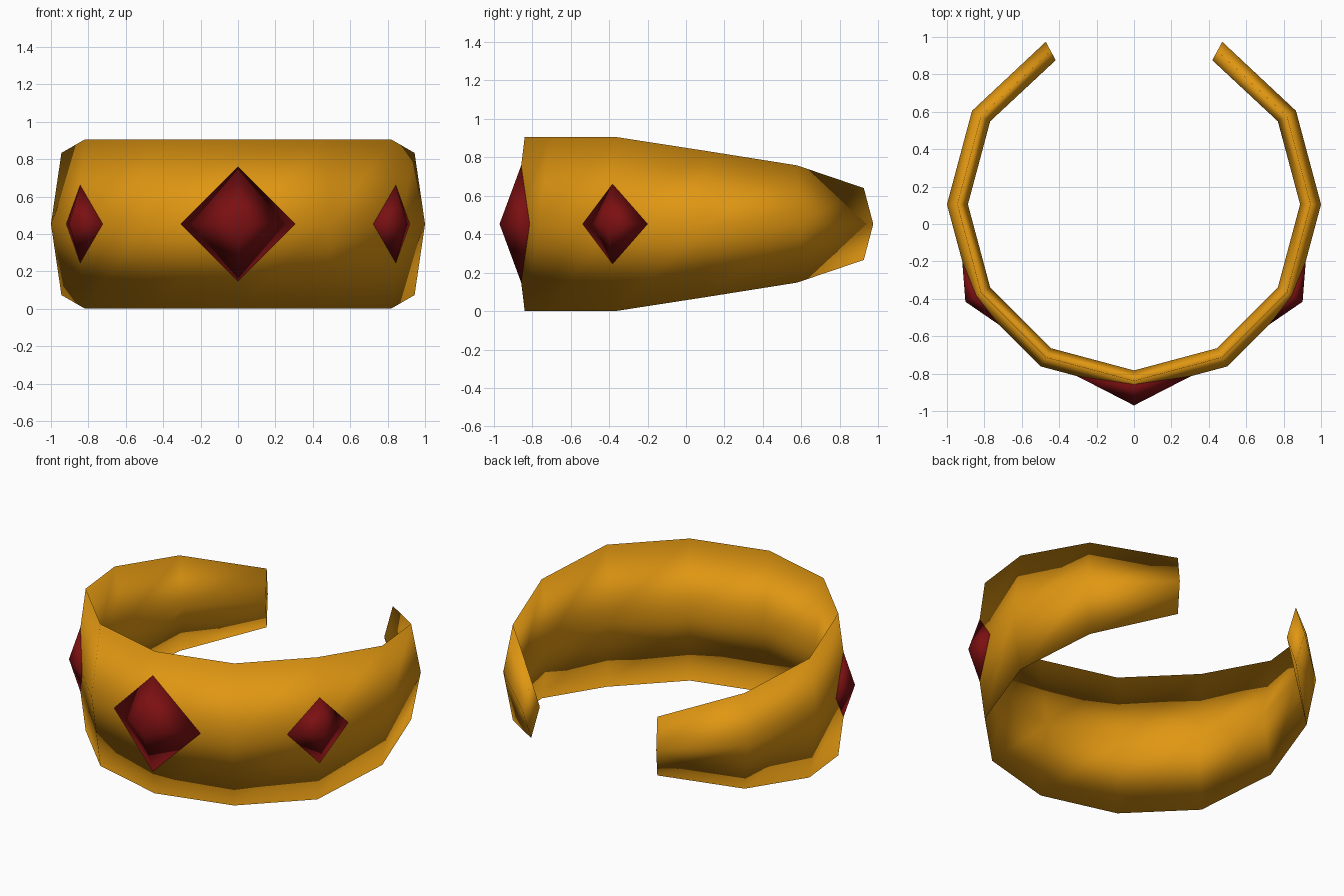
import bpy, bmesh, math

cube = bpy.data.objects.get("Cube")
if cube:
    bpy.data.objects.remove(cube)

MID_Z = 0.453      # height of the band's ridge line
CENTRE_Y = 0.105   # centre of the band's circle
RIDGE = 0.056      # half thickness of the band


def make_material(name, colour):
    mat = bpy.data.materials.new(name)
    mat.use_nodes = True
    mat.diffuse_color = (*colour, 1)
    bsdf = next(n for n in mat.node_tree.nodes if n.type == 'BSDF_PRINCIPLED')
    bsdf.inputs["Base Color"].default_value = (*colour, 1)
    return mat


def polar(angle, radius, z, along=0.0):
    """Point at an angle from the front, shifted sideways along the tangent."""
    a = math.radians(angle)
    return (radius * math.sin(a) + along * math.cos(a),
            CENTRE_Y - radius * math.cos(a) + along * math.sin(a), MID_Z + z)


def finish(bm, name, mat):
    bmesh.ops.recalc_face_normals(bm, faces=bm.faces)
    for face in bm.faces:
        face.smooth = True
    mesh = bpy.data.meshes.new(name)
    bm.to_mesh(mesh)
    bm.free()
    mesh.materials.append(mat)
    obj = bpy.data.objects.new(name, mesh)
    bpy.context.collection.objects.link(obj)
    return obj


gold = make_material("gold", (0.75, 0.31, 0.006))
ruby = make_material("dark red", (0.2, 0.005, 0.006))

# Open band: lens-shaped sections, tapering toward both ends
half = [(0, 0.944, 0.453), (30, 0.944, 0.453), (60, 0.944, 0.453),
        (90, 0.944, 0.38), (120, 0.944, 0.305), (151.5, 0.933, 0.187)]
stations = [(-a, r, h) for a, r, h in reversed(half[1:])] + half
bm = bmesh.new()
rings = []
for a, r, h in stations:
    section = [(r + RIDGE, 0), (r, h), (r - RIDGE, 0), (r, -h)]
    rings.append([bm.verts.new(polar(a, radius, z)) for radius, z in section])
for p, q in zip(rings, rings[1:]):
    for i in range(4):
        j = (i + 1) % 4
        bm.faces.new((p[i], p[j], q[j], q[i]))
bm.faces.new(rings[0])
bm.faces.new(rings[-1])
finish(bm, "cuff_band", gold)


# Pointed diamond-shaped stones, with their rims lying on the band
def make_gem(name, angle, width, height, peak):
    outer = 0.944 + RIDGE
    side_r = outer - width * math.tan(math.radians(15))
    tip_r = outer - RIDGE * height / MID_Z
    bm = bmesh.new()
    rim = [bm.verts.new(p) for p in (
        polar(angle, side_r, 0, -width), polar(angle, tip_r, height),
        polar(angle, side_r, 0, width), polar(angle, tip_r, -height))]
    for radius in (peak, 0.92):
        point = bm.verts.new(polar(angle, radius, 0))
        for i in range(4):
            bm.faces.new((rim[i], rim[(i + 1) % 4], point))
    finish(bm, name, ruby)


make_gem("front_gem", 0, 0.305, 0.305, 1.075)
for side, angle in (("left", 60), ("right", -60)):
    make_gem(side + "_gem", angle, 0.195, 0.208, 1.041)
